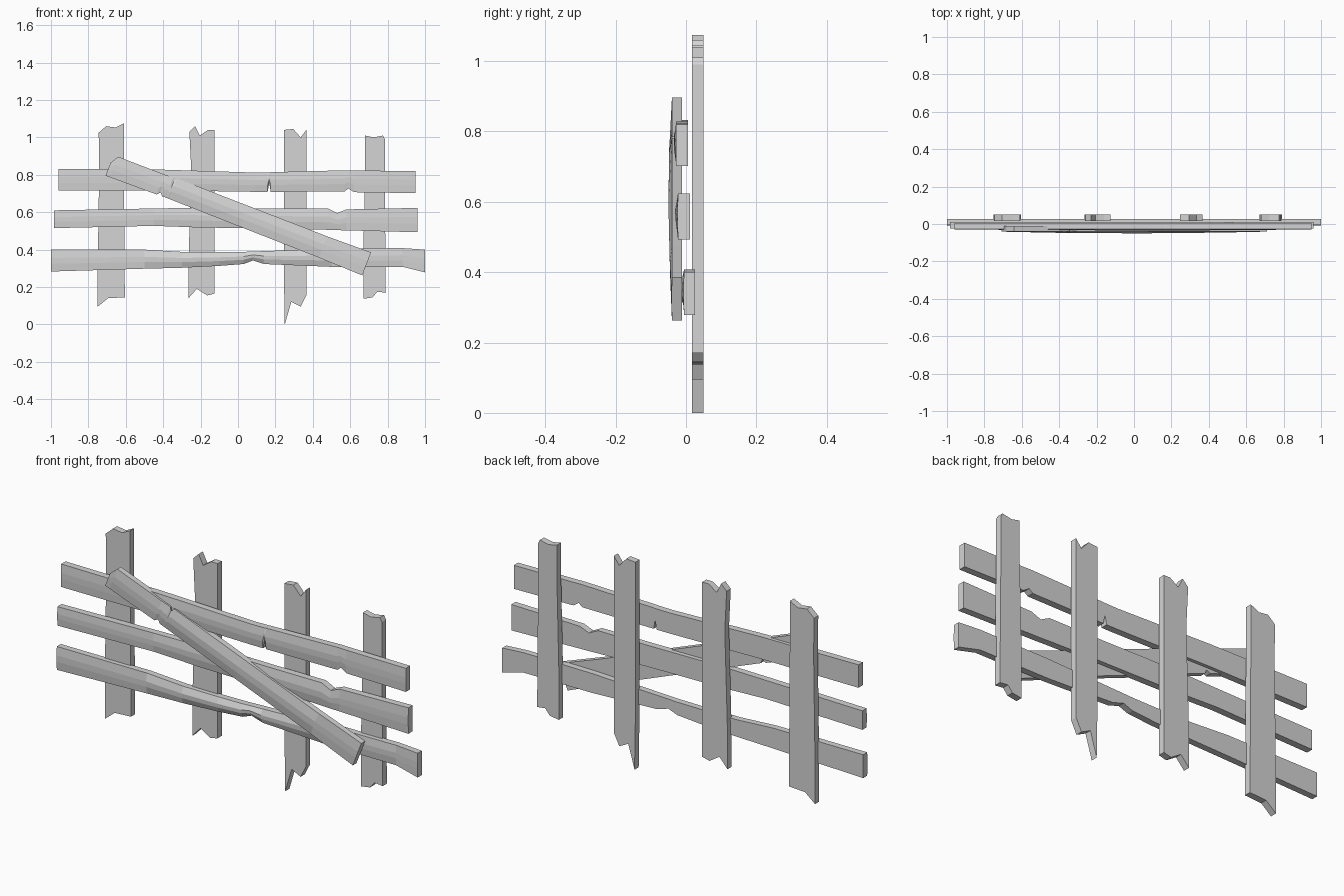
import bpy, bmesh, math
from mathutils import Matrix

wood = bpy.data.materials.new("weathered grey")
wood.diffuse_color = (0.66, 0.66, 0.66, 1)


def finish(name, bm):
    bmesh.ops.recalc_face_normals(bm, faces=bm.faces)
    me = bpy.data.meshes.new(name)
    bm.to_mesh(me)
    bm.free()
    me.materials.append(wood)
    ob = bpy.data.objects.new(name, me)
    bpy.context.collection.objects.link(ob)
    return ob


def post(name, outline, y0=0.017, y1=0.05):
    """Upright board: a splintered outline extruded in depth."""
    bm = bmesh.new()
    face = bm.faces.new([bm.verts.new((x, y0, z)) for x, z in outline])
    ext = bmesh.ops.extrude_face_region(bm, geom=[face])
    for v in ext["geom"]:
        if isinstance(v, bmesh.types.BMVert):
            v.co.y = y1
    return finish(name, bm)


def rail(name, stations, front, back, matrix=None):
    """Board lofted through (x, low, high, bulge) with a worn ridge on its front."""
    bm = bmesh.new()
    rings = []
    for x, lo, hi, bulge in stations:
        h = hi - lo
        section = [(back, lo), (back, hi), (front, hi),
                   (front - bulge, lo + 0.62 * h), (front - bulge * 0.9, lo + 0.35 * h), (front, lo)]
        rings.append([bm.verts.new((x, y, z)) for y, z in section])
    n = len(rings[0])
    for a, b in zip(rings, rings[1:]):
        for i in range(n):
            j = (i + 1) % n
            bm.faces.new((a[i], a[j], b[j], b[i]))
    bm.faces.new(rings[0])
    bm.faces.new(rings[-1])
    if matrix:
        bm.transform(matrix)
    return finish(name, bm)


# Four uprights with broken ends
post("post_far_left", [
    (-.745, 1.025), (-.705, 1.06), (-.655, 1.053), (-.61, 1.075), (-.61, .83),
    (-.605, .145), (-.695, .14), (-.75, .095), (-.75, .3), (-.742, .85)])
post("post_left", [
    (-.26, 1.03), (-.23, 1.06), (-.205, 1.01), (-.16, 1.04), (-.125, 1.04),
    (-.125, .165), (-.165, .155), (-.22, .19), (-.265, .14), (-.265, .32), (-.25, .83)])
post("post_right", [
    (.245, 1.04), (.295, 1.045), (.335, 1.0), (.365, 1.04), (.365, .155),
    (.335, .095), (.285, .12), (.25, 0), (.245, .3)])
post("post_far_right", [
    (.68, 1.01), (.725, 1.0), (.775, 1.01), (.785, .99), (.785, .75), (.79, .17),
    (.745, .175), (.72, .145), (.67, .137), (.67, .4), (.68, .82)])

# Three horizontal rails with chips in their edges
rail("top_rail", [
    (-.96, .717, .832, .001), (-.42, .717, .828, .005), (.09, .709, .812, .006),
    (.158, .709, .813, .006), (.167, .755, .813, .006), (.175, .709, .814, .006),
    (.57, .711, .824, .005), (.59, .727, .824, .005), (.62, .707, .823, .004),
    (.95, .702, .82, .001)], -.028, .006)
rail("middle_rail", [
    (-.985, .515, .61, .001), (-.45, .527, .62, .006), (-.2, .518, .624, .007),
    (.2, .513, .62, .008), (.48, .506, .62, .007), (.53, .504, .595, .006),
    (.58, .503, .615, .005), (.96, .493, .623, .001)], -.023, .011)
rail("bottom_rail", [
    (-1, .283, .40, .001), (-.5, .298, .40, .008), (-.3, .303, .388, .012),
    (-.1, .313, .387, .014), (.03, .323, .388, .014), (.08, .342, .39, .014),
    (.14, .323, .392, .014), (.5, .308, .405, .008), (.88, .308, .408, .002),
    (1, .278, .40, .001)], -.006, .026)

# Diagonal brace nailed across the front
slope = (Matrix.Translation((-.665, 0, .848))
         @ Matrix.Rotation(math.atan2(.524, 1.355), 4, 'Y'))
rail("diagonal_brace", [
    (-.021, -.065, .01, .001), (.005, -.064, .054, .002), (.27, -.06, .055, .007),
    (.285, -.042, .055, .007), (.30, -.058, .057, .008), (.32, -.058, .057, .008),
    (.33, -.058, .038, .008), (.34, -.058, .06, .008), (.75, -.06, .06, .01),
    (1.2, -.062, .06, .006), (1.451, -.067, .065, .001)], -.04, -.011, slope)
